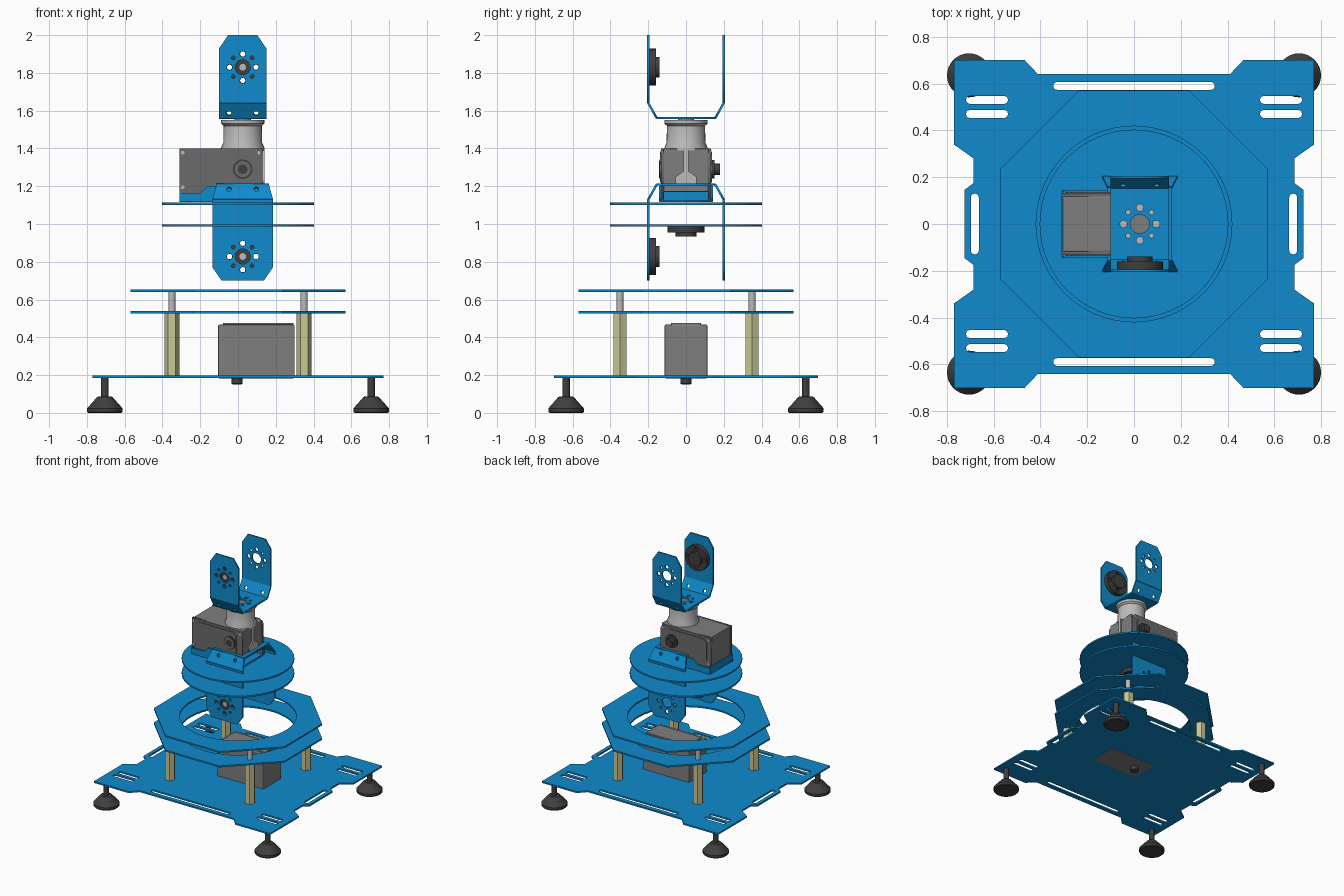
import bpy, bmesh
from math import pi, sin, cos, atan2, hypot
from mathutils import Matrix, Vector

cube = bpy.data.objects.get("Cube")
if cube:
    bpy.data.objects.remove(cube, do_unlink=True)


def material(name, rgb):
    m = bpy.data.materials.new(name)
    m.use_nodes = True
    m.diffuse_color = (*rgb, 1)
    node = next(n for n in m.node_tree.nodes if n.type == 'BSDF_PRINCIPLED')
    node.inputs["Base Color"].default_value = (*rgb, 1)
    return m


BLUE = material("bracket blue", (0.005, 0.26, 0.61))
GREY = material("servo grey", (0.21, 0.21, 0.21))
COVER = material("servo cover grey", (0.15, 0.145, 0.145))
DARK = material("rubber black", (0.05, 0.05, 0.05))
BRASS = material("brass", (0.6, 0.58, 0.3))
SILVER = material("light metal", (0.5, 0.5, 0.5))
UP = Matrix.Rotation(pi / 2, 4, 'X')   # plate standing, facing front
T = 0.012                              # sheet thickness


def finish(name, mesh, mat, smooth=False):
    ob = bpy.data.objects.new(name, mesh)
    bpy.context.scene.collection.objects.link(ob)
    mesh.materials.clear()
    mesh.materials.append(mat)
    if smooth:
        bpy.ops.object.select_all(action='DESELECT')
        ob.select_set(True)
        bpy.context.view_layer.objects.active = ob
        bpy.ops.object.shade_smooth_by_angle(angle=0.6)
    return ob


def plate(name, loops, mat=BLUE, loc=(0, 0, 0), rot=Matrix(), thick=T, smooth=False):
    """Flat sheet: first loop is the outline, the others are holes."""
    cu = bpy.data.curves.new(name, 'CURVE')
    cu.dimensions, cu.fill_mode, cu.extrude = '2D', 'BOTH', thick / 2
    for loop in loops:
        sp = cu.splines.new('POLY')
        sp.points.add(len(loop) - 1)
        for p, (x, y) in zip(sp.points, loop):
            p.co = (x, y, 0, 1)
        sp.use_cyclic_u = True
    tmp = bpy.data.objects.new(name + "_outline", cu)
    mesh = bpy.data.meshes.new_from_object(tmp)
    bpy.data.objects.remove(tmp)
    bm = bmesh.new()
    bm.from_mesh(mesh)
    bmesh.ops.remove_doubles(bm, verts=bm.verts, dist=1e-5)
    bmesh.ops.recalc_face_normals(bm, faces=bm.faces)
    bm.to_mesh(mesh)
    bm.free()
    mesh.transform(Matrix.Translation(loc) @ rot)
    return finish(name, mesh, mat, smooth)


def circle(x, y, r, n=24, turn=0):
    return [(x + r * cos(2 * pi * (i + turn) / n), y + r * sin(2 * pi * (i + turn) / n))
            for i in range(n)]


def slot(cx, cy, half, r=0.017, upright=False):
    pts = []
    for s in (1, -1):
        for i in range(7):
            a = -pi / 2 + pi * i / 6
            pts.append((s * (half - r + r * cos(a)), s * r * sin(a)))
    return [(cx + y, cy + x) if upright else (cx + x, cy + y) for x, y in pts]


def mirror4(q):
    half = q + [(x, -y) for x, y in reversed(q)]
    return half + [(-x, y) for x, y in reversed(half)]


def lathe(name, profile, loc, mat, rot=Matrix(), seg=32, smooth=True):
    bm = bmesh.new()
    rings = [[bm.verts.new((x, y, z)) for x, y in circle(0, 0, r, seg)] for r, z in profile]
    for a, b in zip(rings, rings[1:]):
        for i in range(seg):
            j = (i + 1) % seg
            bm.faces.new((a[i], a[j], b[j], b[i]))
    bm.faces.new(rings[0][::-1])
    bm.faces.new(rings[-1])
    bmesh.ops.recalc_face_normals(bm, faces=bm.faces)
    bm.transform(Matrix.Translation(loc) @ rot)
    mesh = bpy.data.meshes.new(name)
    bm.to_mesh(mesh)
    bm.free()
    return finish(name, mesh, mat, smooth)


def box(name, lo, hi, mat, bevel=0):
    lo, hi = Vector(lo), Vector(hi)
    bm = bmesh.new()
    bmesh.ops.create_cube(bm, size=1)
    for v in bm.verts:
        v.co = (lo + hi) / 2 + v.co * (hi - lo)
    if bevel:
        bmesh.ops.bevel(bm, geom=bm.edges, offset=bevel, segments=2, profile=0.5, affect='EDGES')
    mesh = bpy.data.meshes.new(name)
    bm.to_mesh(mesh)
    bm.free()
    return finish(name, mesh, mat)


def horn_holes(x, y):
    holes = [circle(x, y, 0.04)]
    for i in range(8):
        a = i * pi / 4
        holes.append(circle(x + 0.07 * cos(a), y + 0.07 * sin(a), 0.01 if i % 2 else 0.015, 12))
    return holes


def horn(name, loc, rot):
    """Round servo horn with four through holes and a hub along local -z."""
    holes = [circle(x, y, 0.014, 12) for x, y in circle(0, 0, 0.07, 4)]
    move = Matrix.Translation(loc) @ rot
    plate(name + "_flange", [circle(0, 0, 0.098, 32)] + holes, DARK,
          move @ Vector((0, 0, -0.017)), rot, 0.034, True)
    lathe(name + "_hub", [(0.055, -0.055), (0.055, 0)], loc, DARK, rot)
    lathe(name + "_screw", [(0.018, -0.01), (0.018, 0.003)], loc, SILVER, rot, 16)


def bracket(name, z0, s, w, base_w, end, horn_z):
    """U bracket: base at z0, arms running in direction s to end."""
    cx, yb, ya, rise = 0.025, 0.155, 0.2, 0.08 * s
    plate(name + "_base", [[(cx - base_w, -yb), (cx + base_w, -yb), (cx + base_w, yb),
                            (cx - base_w, yb)]] + horn_holes(cx, 0), loc=(0, 0, z0))
    length, tilt = hypot(ya - yb, rise) / 2, atan2(rise, ya - yb)
    bend = [(cx - base_w, -length), (cx + base_w, -length), (cx + w, length), (cx - w, length)]
    arm = [(cx - w, z0 + rise), (cx + w, z0 + rise), (cx + w, end - s * 0.07),
           (cx + w - 0.048, end), (cx - w + 0.048, end), (cx - w, end - s * 0.07)]
    for side, label in ((-1, "front"), (1, "back")):
        turn = Matrix.Rotation(pi if side < 0 else 0, 4, 'Z') @ Matrix.Rotation(tilt, 4, 'X')
        # the half turn mirrors x, so the bend is drawn about its own centre
        local = [(x - cx, y) for x, y in bend]
        holes = [circle(x, -0.015, 0.013, 12) for x in (-0.072, 0.072)]
        plate(f"{name}_{label}_bend", [local] + holes,
              loc=(cx, side * (ya + yb) / 2, z0 + rise / 2), rot=turn)
        plate(f"{name}_{label}_arm", [arm] + horn_holes(cx, horn_z), loc=(0, side * ya, 0), rot=UP)
    horn(name + "_horn", (cx, -ya + T / 2, horn_z), UP)


# Base plate with slots
quarter = [(0.41, 0.64), (0.467, 0.70), (0.77, 0.70), (0.77, 0.34),
           (0.685, 0.28), (0.685, 0.175), (0.725, 0.145)]
slots = []
for s in (1, -1):
    slots += [slot(0, s * 0.59, 0.345), slot(s * 0.68, 0, 0.13, upright=True)]
    slots += [slot(s * 0.628, y, 0.09) for y in (0.53, 0.47, -0.47, -0.53)]
plate("base_plate", [mirror4(quarter)] + slots, loc=(0, 0, 0.192))

# Feet and standoffs
for sx in (1, -1):
    for sy in (1, -1):
        tag = ("left" if sx > 0 else "right") + ("_back" if sy > 0 else "_front")
        lathe("foot_" + tag, [(0.088, 0), (0.094, 0.006), (0.094, 0.024), (0.04, 0.085),
                              (0.02, 0.088), (0.02, 0.188)], (sx * 0.705, sy * 0.635, 0), DARK)
        at = (sx * 0.35, sy * 0.35, 0)
        lathe("standoff_" + tag, [(0.04, 0.198), (0.04, 0.528)], at, BRASS, seg=6, smooth=False)
        lathe("spacer_" + tag, [(0.019, 0.535), (0.019, 0.643)], at, SILVER, seg=16)

# Octagonal rings and rotating discs
for label, z in (("lower", 0.533), ("upper", 0.647)):
    plate(label + "_ring", [circle(0, 0, 0.57 / cos(pi / 8), 8, 0.5), circle(0, 0, 0.418, 64)],
          loc=(0, 0, z), smooth=True)
for label, z in (("lower", 0.992), ("upper", 1.107)):
    plate(label + "_disc", [circle(0, 0, 0.403, 64)], loc=(0, 0, z), smooth=True)
horn("disc_horn", (0, 0, 0.988), Matrix())

# Base servo
box("base_servo", (-0.105, -0.113, 0.183), (0.30, 0.113, 0.467), GREY, 0.006)
box("base_servo_cap", (-0.08, -0.08, 0.46), (0.295, 0.08, 0.477), GREY, 0.005)
lathe("base_servo_shaft", [(0.022, 0.15), (0.03, 0.155), (0.03, 0.19)], (-0.005, 0, 0), DARK)

# Upper servo with covers, screws and output shaft
box("upper_servo", (-0.305, -0.12, 1.17), (0.13, 0.12, 1.40), GREY, 0.006)
for s, label in ((-1, "front"), (1, "back")):
    frame = [(-0.31, 1.13), (0.13, 1.13), (0.13, 1.37), (0.10, 1.40), (-0.31, 1.40)]
    plate(f"upper_servo_{label}_cover", [frame], COVER, (0, s * 0.125, 0), UP, 0.015)
    panel = [(-0.275, 1.22), (0.08, 1.22), (0.08, 1.35), (0.06, 1.38), (-0.25, 1.38), (-0.275, 1.36)]
    plate(f"upper_servo_{label}_panel", [panel], COVER, (0, s * 0.133, 0), UP, 0.008)
    for i, (x, z) in enumerate(((-0.293, 1.378), (0.112, 1.378), (-0.293, 1.195))):
        plate(f"cover_screw_{label}_{i}", [circle(x, z, 0.01, 12)], SILVER,
              (0, s * 0.133, 0), UP, 0.006)
plate("servo_bearing", [circle(0.025, 1.29, 0.052)], DARK, (0, -0.137, 0), UP, 0.006, True)
plate("servo_bearing_ring", [circle(0.025, 1.29, 0.043), circle(0.025, 1.29, 0.025)],
      COVER, (0, -0.141, 0), UP, 0.006, True)
lathe("servo_output_boss", [(0.05, 0), (0.05, 0.02), (0.03, 0.02), (0.03, 0.05)],
      (0.025, 0.13, 1.29), DARK, Matrix.Rotation(-pi / 2, 4, 'X'), 24)

# Servo tray
plate("tray_floor", [[(-0.31, -0.14), (0.13, -0.14), (0.13, 0.14), (-0.31, 0.14)]], loc=(0, 0, 1.122))
wall = [(-0.31, 1.118), (0.13, 1.118), (0.13, 1.2), (-0.16, 1.2), (-0.2, 1.165), (-0.31, 1.165)]
for s, label in ((-1, "front"), (1, "back")):
    plate(f"tray_{label}_wall", [wall], loc=(0, s * 0.138, 0), rot=UP)
box("tray_end_wall", (-0.31, -0.14, 1.118), (-0.298, 0.14, 1.175), BLUE)

# Neck, with its rib down the servo's side
lathe("neck", [(0.114, 1.39), (0.114, 1.405), (0.103, 1.43), (0.101, 1.52), (0.115, 1.532),
               (0.115, 1.551)], (0.025, 0, 0), SILVER)
lathe("neck_screw", [(0.043, 1.545), (0.043, 1.556)], (0.025, 0, 0), GREY)
rib = [(-0.055, 1.21), (0.055, 1.21), (0.055, 1.25), (0.012, 1.28), (0.012, 1.40),
       (-0.012, 1.40), (-0.012, 1.28), (-0.055, 1.25)]
plate("neck_rib", [rib], SILVER, (0.132, 0, 0), Matrix.Rotation(pi / 2, 4, 'Z') @ UP, 0.015)

# Brackets
bracket("lower_bracket", 1.209, -1, 0.16, 0.138, 0.70, 0.828)
bracket("upper_bracket", 1.561, 1, 0.125, 0.125, 2.0, 1.83)
